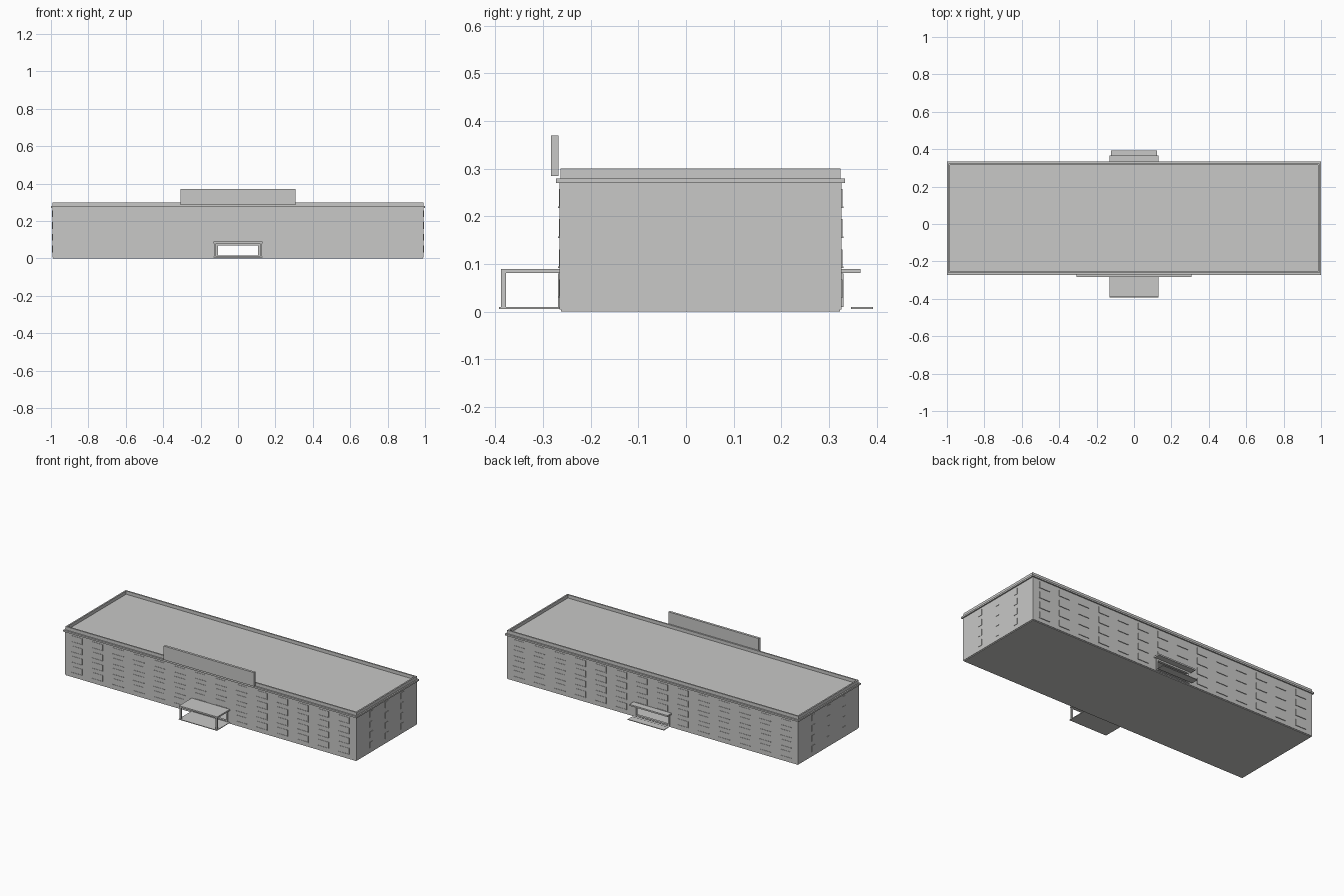
import bpy
import bmesh
from mathutils import Matrix, Vector

if "Cube" in bpy.data.objects:
    bpy.data.objects.remove(bpy.data.objects["Cube"])

grey = bpy.data.materials.new("light grey")
grey.use_nodes = True
colour = (0.58, 0.58, 0.57, 1)
grey.diffuse_color = colour
grey.node_tree.nodes["Principled BSDF"].inputs["Base Color"].default_value = colour


def build(name, boxes):
    """One object made of boxes, each given as x, y and z ranges."""
    bm = bmesh.new()
    for spans in boxes:
        centre = Vector([(a + b) / 2 for a, b in spans])
        size = Vector([b - a for a, b in spans])
        bmesh.ops.create_cube(bm, size=1, matrix=Matrix.Translation(centre) @ Matrix.Diagonal(size.to_4d()))
    mesh = bpy.data.meshes.new(name)
    bm.to_mesh(mesh)
    bm.free()
    mesh.materials.append(grey)
    obj = bpy.data.objects.new(name, mesh)
    bpy.context.collection.objects.link(obj)
    return obj


def ring(x, y0, y1, z, t):
    """Four boxes around a rectangle with wall thickness t."""
    return [((-x, x), (y0, y0 + t), z), ((-x, x), (y1 - t, y1), z),
            ((-x, -x + t), (y0 + t, y1 - t), z), ((x - t, x), (y0 + t, y1 - t), z)]


W, FRONT, BACK, TOP = 0.992, -0.265, 0.326, 0.28
DOOR, DOOR_LOW, DOOR_TOP, T = 0.108, 0.016, 0.07, 0.01

# Shell: floor, roof, end walls and long walls with a door opening
build("plinth", [((-0.989, 0.989), (-0.262, 0.323), (0, 0.006))])
build("roof", [((-W, W), (FRONT, BACK), (0.27, TOP))])
build("end_walls", [((s * W - T / 2 - s * T / 2, s * W + T / 2 - s * T / 2),
                     (FRONT, BACK), (0.005, 0.27)) for s in (-1, 1)])
for name, y in (("front_wall", (FRONT, FRONT + T)), ("back_wall", (BACK - T, BACK))):
    build(name, [((-W + T, -DOOR), y, (0.005, 0.27)), ((DOOR, W - T), y, (0.005, 0.27)),
                 ((-DOOR, DOOR), y, (DOOR_TOP, 0.27)), ((-DOOR, DOOR), y, (0.005, DOOR_LOW))])

# Roof edge
build("cornice", ring(1.0, -0.273, 0.334, (0.27, TOP), 0.012))
build("parapet", ring(0.992, -0.263, 0.324, (TOP, 0.3), 0.009))
build("roof_board", [((-0.308, 0.308), (-0.283, -0.268), (0.285, 0.37))])

# Windows: thin panes with sills, four floors on each long side
pitch, floors = 0.14, 4
for name, y, s in (("front_windows", FRONT, -1), ("back_windows", BACK, 1)):
    boxes = []
    for floor in range(floors):
        z = 0.032 + floor * 0.063
        for col in range(14):
            x = (col - 6.5) * pitch
            if floor == 0 and abs(x) < 0.15:
                continue
            pane = sorted((y, y + s * 0.002))
            sill = sorted((y, y + s * 0.004))
            boxes += [((x - 0.035, x + 0.035), pane, (z, z + 0.036)),
                      ((x - 0.037, x + 0.037), sill, (z - 0.003, z))]
    build(name, boxes)

# Narrow windows on the end walls
for name, s in (("right_end_windows", -1), ("left_end_windows", 1)):
    x = sorted((s * W, s * (W + 0.002)))
    build(name, [(x, (y - 0.015, y + 0.015), (z, z + 0.036))
                 for y in (-0.12, 0.03, 0.18)
                 for z in [0.032 + f * 0.063 for f in range(floors)]])

# Door frames around both openings
for name, y in (("front_door_frame", (FRONT - 0.004, FRONT)), ("back_door_frame", (BACK, BACK + 0.005))):
    build(name, [((-0.118, -DOOR), y, (0.01, 0.08)), ((DOOR, 0.118), y, (0.01, 0.08)),
                 ((-DOOR, DOOR), y, (DOOR_TOP, 0.08)), ((-DOOR, DOOR), y, (0.01, DOOR_LOW))])

# Front porch
build("front_canopy", [((-0.13, 0.13), (-0.388, FRONT), (0.081, 0.09))])
build("front_posts", [((s * 0.122 - 0.005, s * 0.122 + 0.005), (-0.388, -0.378), (0.01, 0.081))
                      for s in (-1, 1)])
build("front_porch_floor", [((-0.13, 0.13), (-0.392, FRONT), (0.006, 0.01))])

# Back porch
build("back_canopy", [((-0.13, 0.13), (BACK, 0.366), (0.081, 0.09))])
build("back_step", [((-0.123, 0.123), (0.346, 0.392), (0.006, 0.01))])
